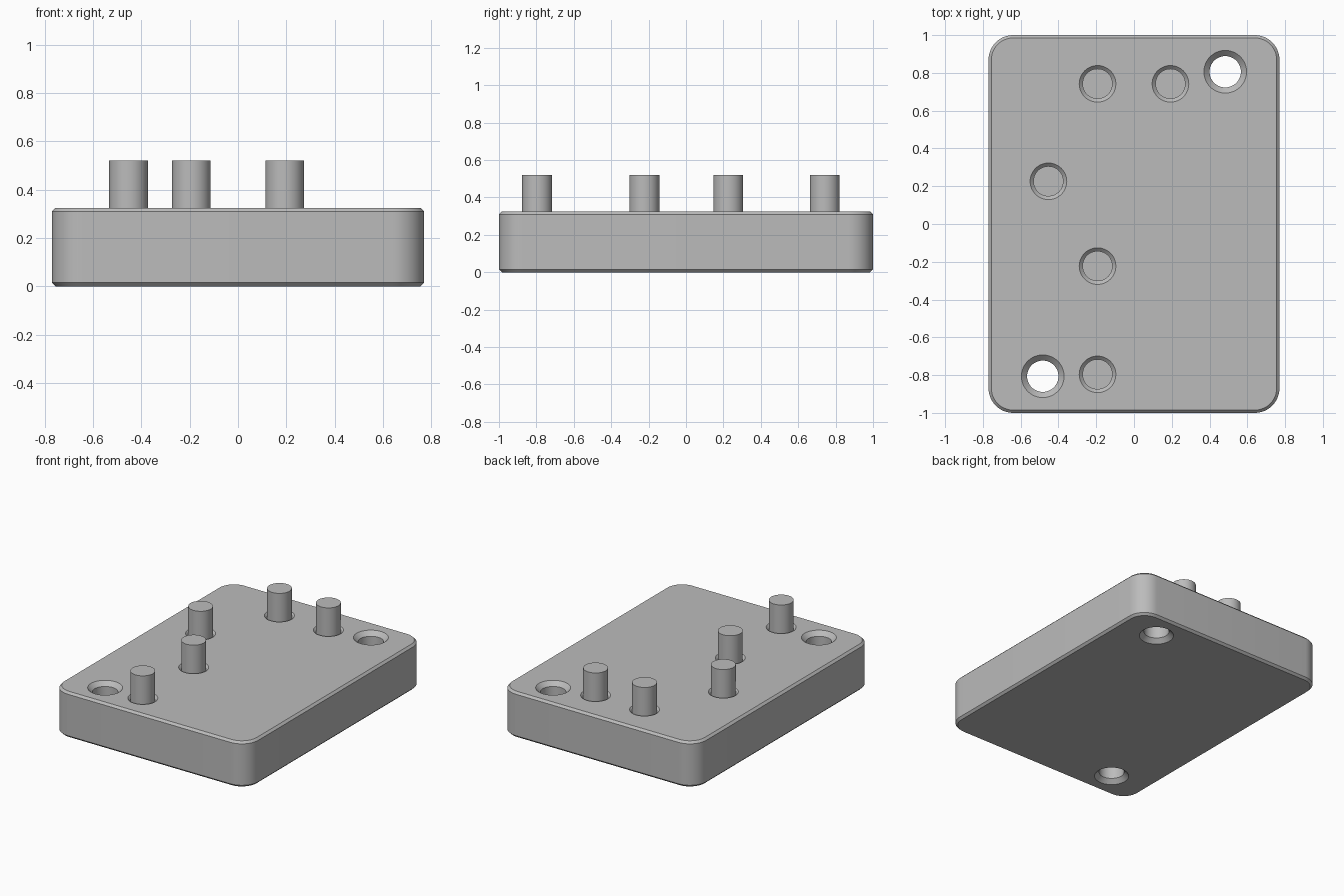
import bpy, bmesh, math

if "Cube" in bpy.data.objects:
    bpy.data.objects.remove(bpy.data.objects["Cube"])

HX, HY, H = 0.77, 1.0, 0.325      # plate half sizes and height
CORNER, CH = 0.13, 0.015          # corner radius, edge chamfer
HOLES = [(0.483, 0.806), (-0.483, -0.806)]
PINS = [(-0.193, 0.742), (0.193, 0.742), (-0.453, 0.226), (-0.193, -0.223), (-0.193, -0.796)]
SEGS = 48

gray = bpy.data.materials.new("plain gray")
gray.diffuse_color = (0.5, 0.5, 0.5, 1)
gray.use_nodes = True
gray.node_tree.nodes["Principled BSDF"].inputs["Base Color"].default_value = gray.diffuse_color


def loft(bm, rings):
    """Skin a stack of equal-length rings and cap both ends."""
    loops = [[bm.verts.new(p) for p in ring] for ring in rings]
    n = len(loops[0])
    for a, b in zip(loops, loops[1:]):
        for i in range(n):
            j = (i + 1) % n
            bm.faces.new((a[i], a[j], b[j], b[i]))
    bm.faces.new(loops[0][::-1])
    bm.faces.new(loops[-1])


def circle(x, y, r, z):
    return [(x + r * math.cos(2 * math.pi * i / SEGS),
             y + r * math.sin(2 * math.pi * i / SEGS), z) for i in range(SEGS)]


def rounded_rect(inset, z):
    r, pts = CORNER - inset, []
    for k, (sx, sy) in enumerate([(1, 1), (-1, 1), (-1, -1), (1, -1)]):
        for i in range(13):
            a = math.pi / 2 * (k + i / 12)
            pts.append((sx * (HX - CORNER) + r * math.cos(a),
                        sy * (HY - CORNER) + r * math.sin(a), z))
    return pts


def make(name, solids):
    bm = bmesh.new()
    for rings in solids:
        loft(bm, rings)
    me = bpy.data.meshes.new(name)
    bm.to_mesh(me)
    bm.free()
    me.materials.append(gray)
    ob = bpy.data.objects.new(name, me)
    bpy.context.collection.objects.link(ob)
    return ob


def smooth(ob):
    bpy.ops.object.select_all(action='DESELECT')
    ob.select_set(True)
    bpy.context.view_layer.objects.active = ob
    bpy.ops.object.shade_smooth_by_angle(angle=math.radians(30))


# Plate with rounded corners and chamfered rims
plate = make("base_plate", [[rounded_rect(CH, 0), rounded_rect(0, CH),
                             rounded_rect(0, H - CH), rounded_rect(CH, H)]])

# Through holes, countersunk on both sides, and shallow pin countersinks
E, R, C = 0.02, 0.083, 0.03
PIN_R, PC = 0.08, 0.017
cuts = []
for x, y in HOLES:
    profile = [(R + C + E, -E), (R, C), (R, H - C), (R + C + E, H + E)]
    cuts.append([circle(x, y, r, z) for r, z in profile])
for x, y in PINS:
    cuts.append([circle(x, y, PIN_R, H - PC), circle(x, y, PIN_R + PC + E, H + E)])
cutter = make("hole_cutter", cuts)
cutter.hide_render = True

mod = plate.modifiers.new("holes", 'BOOLEAN')
mod.operation, mod.solver, mod.object = 'DIFFERENCE', 'EXACT', cutter
bpy.context.view_layer.objects.active = plate
bpy.ops.object.modifier_apply(modifier=mod.name)
bpy.data.objects.remove(cutter)
smooth(plate)

# Pins standing in their countersinks
for i, (x, y) in enumerate(PINS):
    smooth(make(f"pin_{i + 1}", [[circle(x, y, PIN_R, H - PC), circle(x, y, PIN_R, 0.52)]]))
